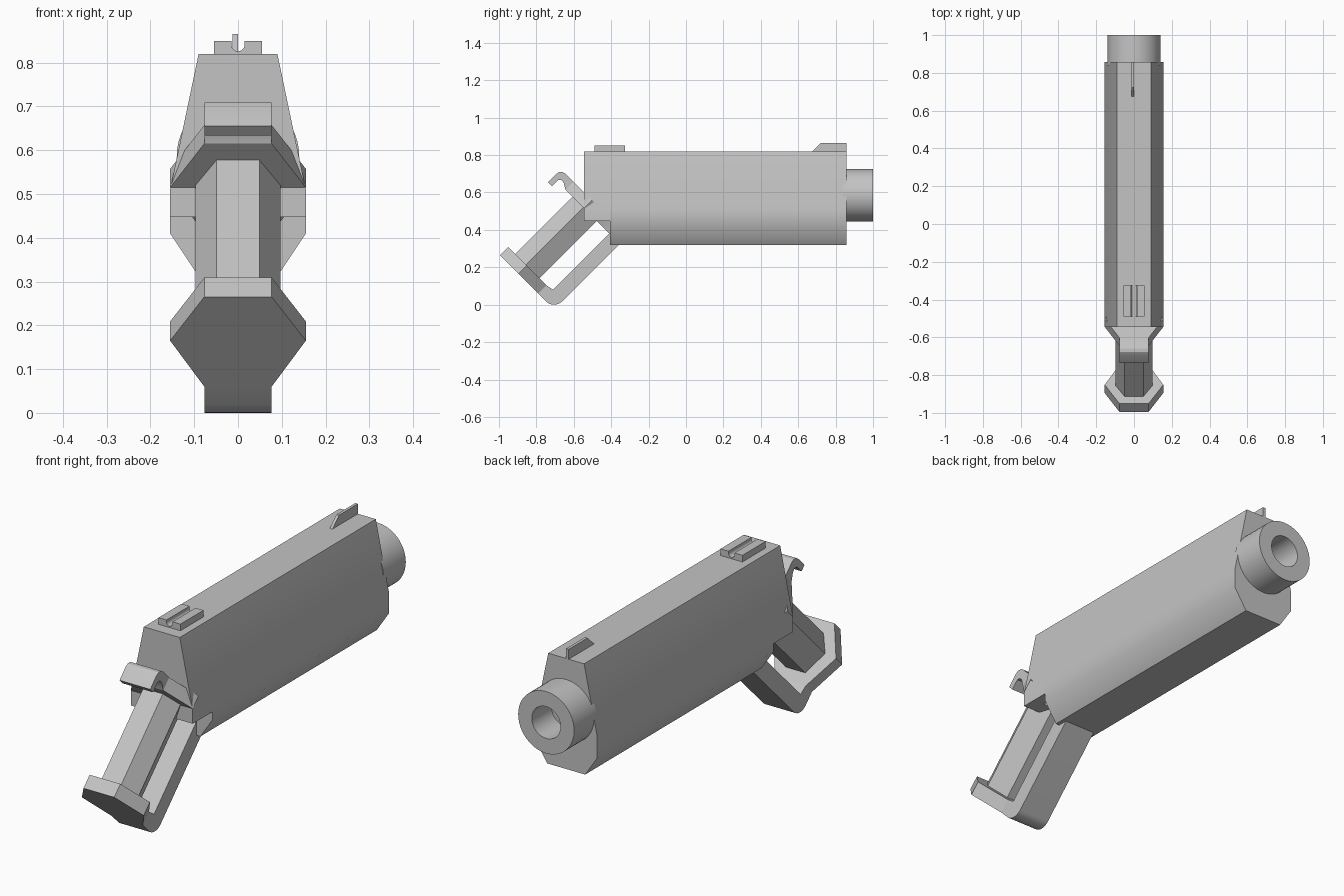
import bpy, bmesh
from math import sin, cos, pi, radians

cube = bpy.data.objects.get("Cube")
if cube:
    bpy.data.objects.remove(cube, do_unlink=True)

GREY = (0.55, 0.55, 0.55, 1)
grey = bpy.data.materials.new("plain grey")
grey.use_nodes = True
grey.diffuse_color = GREY
grey.node_tree.nodes["Principled BSDF"].inputs["Base Color"].default_value = GREY


def finish(name, bm, angle):
    """Turn a bmesh into a shaded object."""
    bmesh.ops.recalc_face_normals(bm, faces=bm.faces)
    mesh = bpy.data.meshes.new(name)
    bm.to_mesh(mesh)
    bm.free()
    mesh.materials.append(grey)
    obj = bpy.data.objects.new(name, mesh)
    bpy.context.collection.objects.link(obj)
    bpy.ops.object.select_all(action="DESELECT")
    obj.select_set(True)
    bpy.context.view_layer.objects.active = obj
    bpy.ops.object.shade_smooth_by_angle(angle=radians(angle))
    return obj


def prism(name, outline, place, lo, hi, angle=30):
    """Extrude an outline from lo to hi; place maps (a, b, depth) to xyz."""
    bm = bmesh.new()
    ends = [[bm.verts.new(place(a, b, d)) for a, b in outline] for d in (lo, hi)]
    for ring in ends:
        bm.faces.new(ring)
    n = len(outline)
    for i in range(n):
        j = (i + 1) % n
        bm.faces.new((ends[0][i], ends[0][j], ends[1][j], ends[1][i]))
    return finish(name, bm, angle)


def mirrored(half):
    """Close a right-hand half outline by mirroring it across x = 0."""
    return half + [(-x, b) for x, b in reversed(half)]


def along_y(x, z, y):
    return (x, y, z)


def along_x(y, z, x):
    return (x, y, z)


# The grip is raked at 45 degrees: v = y - z runs across it, w = y + z along it
def raked(x, v, w):
    return (x, (v + w) / 2, (w - v) / 2)


def raked_side(v, w, x):
    return raked(x, v, w)


# Main body, with a shorter underside below the rear end
upper = [(0.09, 0.82), (0.155, 0.51)]
prism("body", mirrored(upper + [(0.155, 0.41), (0.095, 0.32)]),
      along_y, -0.405, 0.857, 40)
prism("rear_body", mirrored(upper + [(0.155, 0.447)]), along_y, -0.545, -0.405)

# Barrel: lathed ring with a blind bore
STEPS = 48
bm = bmesh.new()
rings = []
for r, y in ((0.14, 0.84), (0.14, 1), (0.072, 1), (0.072, 0.86)):
    rings.append([bm.verts.new((r * cos(2 * pi * i / STEPS), y,
                                0.585 + r * sin(2 * pi * i / STEPS)))
                  for i in range(STEPS)])
for a, b in zip(rings, rings[1:]):
    for i in range(STEPS):
        j = (i + 1) % STEPS
        bm.faces.new((a[i], a[j], b[j], b[i]))
bm.faces.new(rings[0])
bm.faces.new(rings[-1])
finish("barrel", bm, 30)

# Grip and the flared plates at both of its ends
flare = [(0.077, -1.26), (0.155, -1.06), (0.077, -0.85)]
prism("grip", mirrored([(0.049, -1.185), (0.097, -1.07), (0.049, -0.925)]),
      raked, -0.66, 0)
prism("grip_base_plate", mirrored(flare), raked, -0.73, -0.642)
prism("grip_top_plate", mirrored(flare + [(0.077, -0.68)]), raked, -0.03, 0.055)

# Hand guard with a rounded lower corner
R = 0.085
corner = [(-0.68 - R + R * sin(t * pi / 16), -0.73 + R - R * cos(t * pi / 16))
          for t in range(9)]
prism("hand_guard",
      [(-0.85, -0.73)] + corner
      + [(-0.68, 0.05), (-0.79, 0.05), (-0.79, -0.63), (-0.85, -0.642)],
      raked_side, -0.077, 0.077)

# Curled hook at the back of the top plate
prism("rear_hook",
      [(-0.602, 0.657), (-0.645, 0.7), (-0.66, 0.709), (-0.678, 0.709),
       (-0.695, 0.698), (-0.737, 0.655), (-0.717, 0.634), (-0.683, 0.667),
       (-0.667, 0.667), (-0.654, 0.652), (-0.645, 0.615)],
      along_x, -0.077, 0.077)

# Rear sight with a U groove
groove = [(0.015 * cos(t * pi / 12), 0.841 - 0.015 * sin(t * pi / 12))
          for t in range(7)]
prism("rear_sight",
      mirrored([(0.055, 0.815), (0.055, 0.85), (0.015, 0.85)] + groove[:-1]
               + [(0.001, 0.826)]),
      along_y, -0.49, -0.325)

# Front sight blade
prism("front_sight", [(0.67, 0.815), (0.722, 0.865), (0.857, 0.865), (0.857, 0.815)],
      along_x, -0.013, 0)
